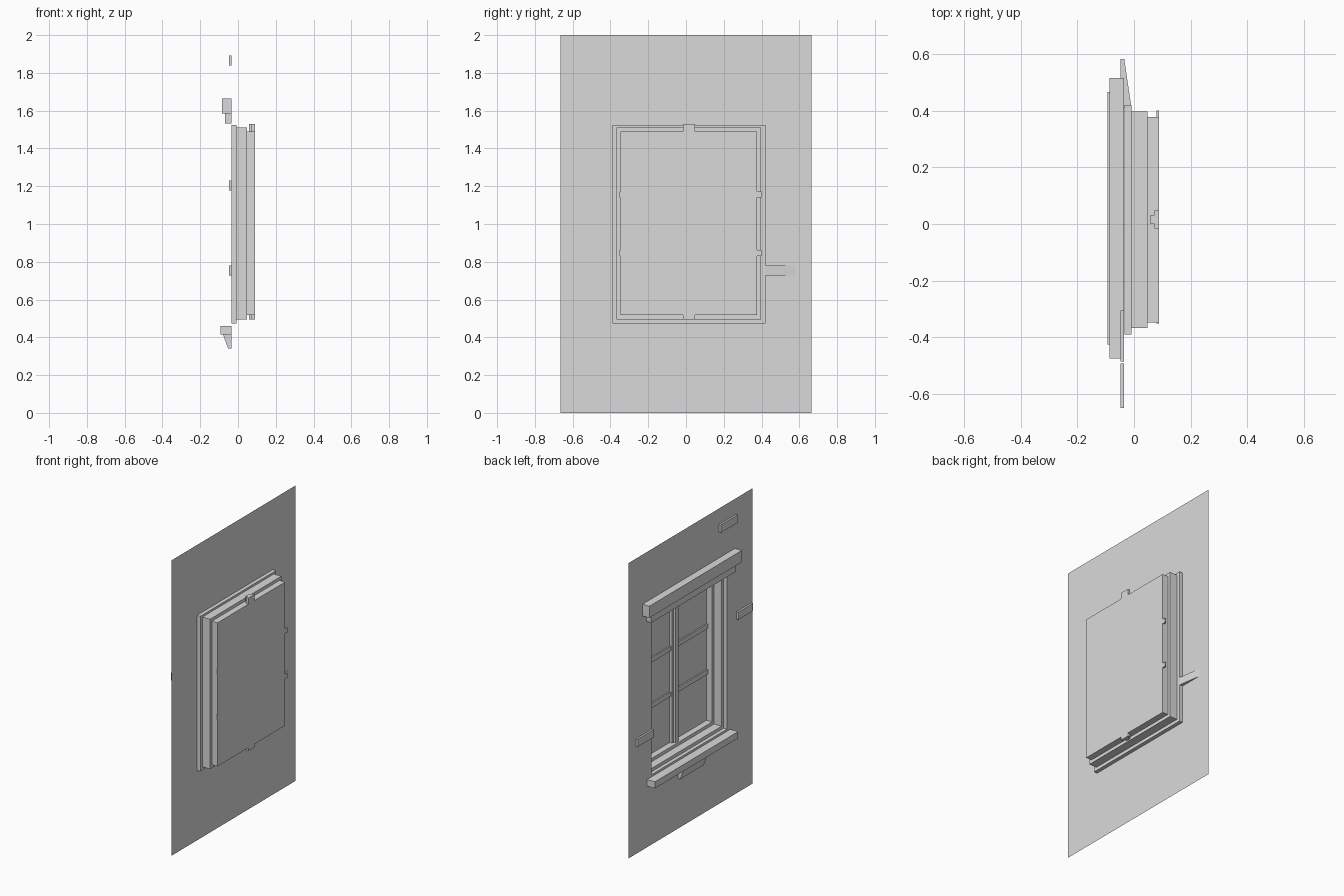
import bpy
import bmesh

cube = bpy.data.objects.get("Cube")
if cube:
    bpy.data.objects.remove(cube, do_unlink=True)

grey = bpy.data.materials.new("plain grey")
grey.use_nodes = True
COLOUR = (0.7, 0.7, 0.7, 1)
grey.diffuse_color = COLOUR
grey.node_tree.nodes["Principled BSDF"].inputs["Base Color"].default_value = COLOUR

WALL_X = -0.034
PANE_X = 0.089
BACK_X = WALL_X - 0.0005  # trim stops just short of the wall sheet


def finish(name, bm):
    bmesh.ops.recalc_face_normals(bm, faces=bm.faces)
    mesh = bpy.data.meshes.new(name)
    bm.to_mesh(mesh)
    bm.free()
    mesh.materials.append(grey)
    obj = bpy.data.objects.new(name, mesh)
    bpy.context.collection.objects.link(obj)
    return obj


def rect_loft(name, rings, cap=False):
    """Join rectangles (x, y0, y1, z0, z1) into one stepped sheet."""
    bm = bmesh.new()
    loops = []
    for x, y0, y1, z0, z1 in rings:
        corners = ((y0, z0), (y1, z0), (y1, z1), (y0, z1))
        loops.append([bm.verts.new((x, y, z)) for y, z in corners])
    for a, b in zip(loops, loops[1:]):
        for i in range(4):
            j = (i + 1) % 4
            bm.faces.new((a[i], a[j], b[j], b[i]))
    if cap:
        bm.faces.new(loops[-1])
    return finish(name, bm)


def prism(name, profile, y0, y1):
    """Extrude an (x, z) profile along y."""
    bm = bmesh.new()
    face = bm.faces.new([bm.verts.new((x, y0, z)) for x, z in profile])
    new = bmesh.ops.extrude_face_region(bm, geom=[face])["geom"]
    verts = [v for v in new if isinstance(v, bmesh.types.BMVert)]
    bmesh.ops.translate(bm, verts=verts, vec=(0, y1 - y0, 0))
    return finish(name, bm)


def box(name, x0, x1, y0, y1, z0, z1):
    return prism(name, [(x0, z0), (x1, z0), (x1, z1), (x0, z1)], y0, y1)


# Wall sheet with the window opening, then the stepped reveal
opening = (-0.39, 0.42, 0.473, 1.524)
middle = (-0.367, 0.397, 0.495, 1.51)
inner = (-0.347, 0.377, 0.517, 1.489)
rect_loft("wall", [(WALL_X, -0.665, 0.665, 0, 2), (WALL_X, *opening)])
rect_loft("window_reveal", [
    (WALL_X, *opening), (-0.009, *opening),
    (-0.009, *middle), (0.047, *middle),
    (0.047, *inner), (PANE_X, *inner)])
rect_loft("window_pane", [(PANE_X, *inner)], cap=True)

# Glazing bars: one stepped upright and two crossbars
box("upright_bar_base", 0.072, PANE_X, -0.016, 0.048, 0.495, 1.53)
box("upright_bar_ridge", 0.058, 0.072, 0.0, 0.032, 0.495, 1.53)
for side, z in (("lower", 0.831), ("upper", 1.14)):
    box(side + "_crossbar", 0.08, PANE_X, -0.351, 0.4, z, z + 0.032)

# Lintel with a narrower moulding beneath
box("lintel", -0.086, BACK_X, -0.475, 0.515, 1.586, 1.665)
box("lintel_moulding", -0.07, BACK_X, -0.435, 0.472, 1.532, 1.586)

# Sill and its tapered bracket
box("sill", -0.093, BACK_X, -0.425, 0.465, 0.414, 0.459)
prism("sill_bracket", [(-0.079, 0.414), (BACK_X, 0.414),
                       (BACK_X, 0.34), (-0.052, 0.34)], -0.115, 0.135)

# Raised bricks
box("top_brick", -0.047, BACK_X, -0.485, -0.305, 1.838, 1.892)
box("front_brick", -0.047, BACK_X, -0.65, -0.492, 1.178, 1.23)
skewed = box("back_brick", -0.047, BACK_X, 0.41, 0.583, 0.728, 0.78)
for v in skewed.data.vertices:
    if v.co.x > -0.04 and v.co.y < 0.5:
        v.co.x = -0.009
